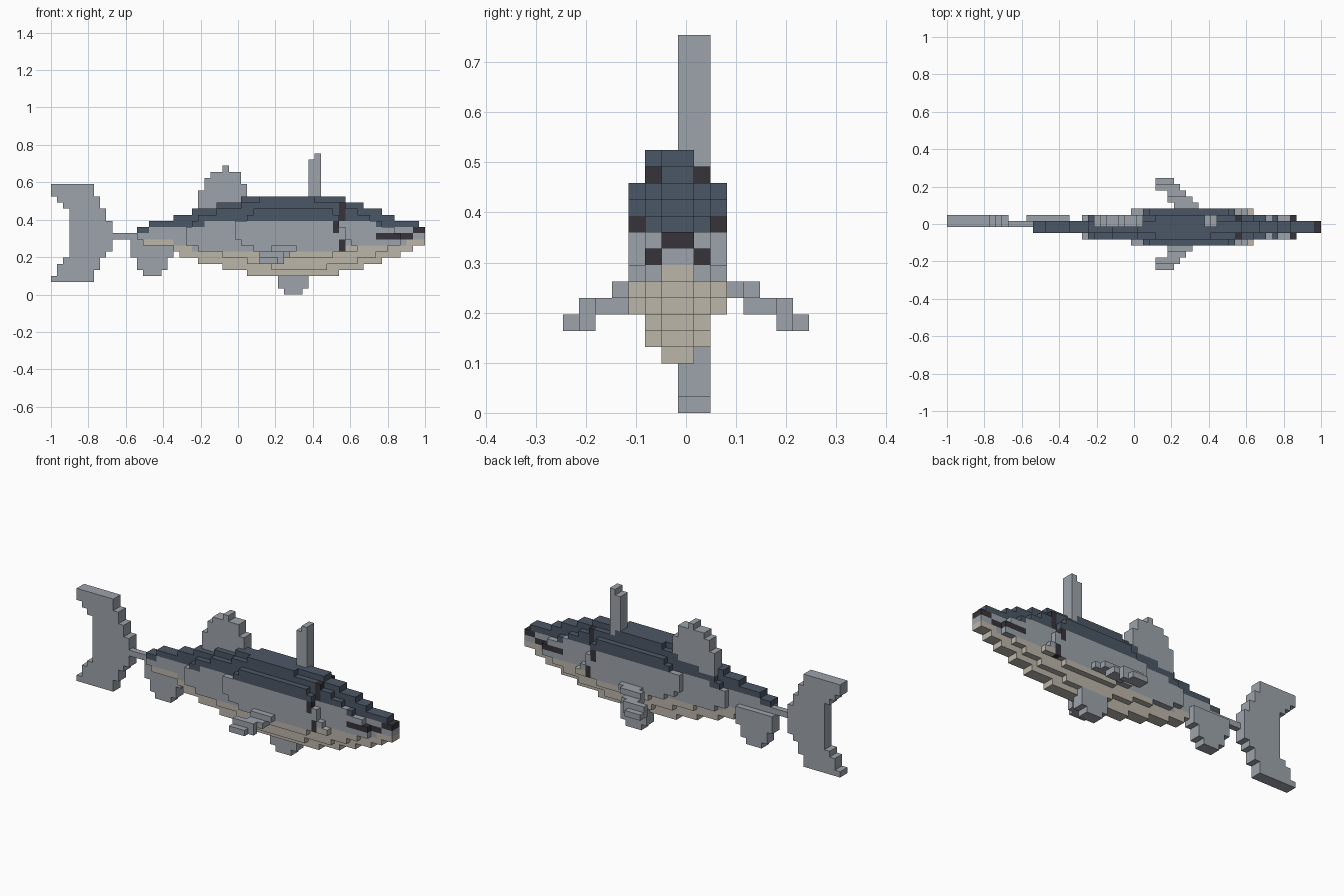
import bpy, bmesh

cube = bpy.data.objects.get("Cube")
if cube:
    bpy.data.objects.remove(cube, do_unlink=True)

V = 2 / 61  # edge of one block


def material(name, rgb):
    lin = [((c / 255 + 0.055) / 1.055) ** 2.4 for c in rgb] + [1]
    m = bpy.data.materials.new(name)
    m.use_nodes = True
    m.diffuse_color = lin
    bsdf = next(n for n in m.node_tree.nodes if n.type == 'BSDF_PRINCIPLED')
    bsdf.inputs["Base Color"].default_value = lin
    bsdf.inputs["Roughness"].default_value = 0.9
    return m


MATS = [material("back_slate", (75, 87, 102)), material("side_grey", (157, 164, 172)),
        material("belly_cream", (188, 182, 170)), material("marking_dark", (54, 51, 57))]
SLATE, GREY, CREAM, DARK = range(4)

# Six block directions, each with its face corners
SIDES = {(1, 0, 0): [(1, 0, 0), (1, 1, 0), (1, 1, 1), (1, 0, 1)],
         (-1, 0, 0): [(0, 0, 0), (0, 0, 1), (0, 1, 1), (0, 1, 0)],
         (0, 1, 0): [(0, 1, 0), (0, 1, 1), (1, 1, 1), (1, 1, 0)],
         (0, -1, 0): [(0, 0, 0), (1, 0, 0), (1, 0, 1), (0, 0, 1)],
         (0, 0, 1): [(0, 0, 1), (1, 0, 1), (1, 1, 1), (0, 1, 1)],
         (0, 0, -1): [(0, 0, 0), (0, 1, 0), (1, 1, 0), (1, 0, 0)]}


def build(name, cells, colour):
    """Skin a set of blocks with only its outer faces."""
    bm = bmesh.new()
    corners = {}

    def corner(i, j, k):
        if (i, j, k) not in corners:
            corners[i, j, k] = bm.verts.new((-1 + i * V, (j - 7.5) * V, k * V))
        return corners[i, j, k]

    for (i, j, k) in sorted(cells):
        for (a, b, c), quad in SIDES.items():
            if (i + a, j + b, k + c) not in cells:
                verts = [corner(i + p, j + q, k + r) for p, q, r in quad]
                bm.faces.new(verts).material_index = colour(i, j, k)
    me = bpy.data.meshes.new(name)
    bm.to_mesh(me)
    bm.free()
    for m in MATS:
        me.materials.append(m)
    ob = bpy.data.objects.new(name, me)
    bpy.context.collection.objects.link(ob)
    return ob


# Body: three nested side outlines, (first, last) block per row from the lowest row up
LAYERS = [
    (3, 6, 7, [(32, 46), (28, 50), (24, 53), (21, 56), (20, 58), (15, 60), (14, 60),
               (14, 60), (16, 59), (20, 55), (23, 53), (27, 50), (31, 47)]),
    (4, 5, 8, [(36, 44), (32, 49), (28, 52), (24, 54), (22, 56), (22, 56), (22, 55),
               (23, 53), (24, 51), (27, 49), (31, 47), (34, 42)]),
    (6, 4, 9, [(36, 45), (33, 49), (31, 48), (30, 47), (30, 47), (30, 46), (32, 46),
               (33, 45)]),
]
body = set()
for row0, j0, j1, spans in LAYERS:
    for n, (a, b) in enumerate(spans):
        body |= {(i, j, row0 + n) for i in range(a, b + 1) for j in range(j0, j1 + 1)}


def body_colour(i, j, k):
    # gill slit, mouth line and nose tip
    gill = (i == 47 and k in (7, 8, 12, 13, 14)) or (i == 46 and k in (10, 11))
    mouth = 53 <= i <= 58 and k == 9
    nose = i >= 59 and k == 10
    if (gill and j not in (6, 7)) or mouth or nose:
        return DARK
    back = 10 if i < 16 else 11 if i < 25 or i > 52 else 12
    belly = 9 if i < 20 or i > 57 else 8 if i < 23 or i > 46 else 7
    return SLATE if k >= back else CREAM if k < belly else GREY


build("body", body, body_colour)


def grey(i, j, k):
    return GREY


def fin(name, columns, js=(7, 8)):
    """Upright fin from (column, first row, last row) entries."""
    cells = {(i, j, k) for i, a, b in columns for j in js for k in range(a, b + 1)}
    return build(name, cells - body, grey)


fin("front_dorsal_spine", [(42, 14, 21), (43, 14, 22)])
fin("rear_dorsal_fin", [(24, 13, 16), (25, 13, 18), (26, 13, 19), (27, 13, 19),
                        (28, 13, 20), (29, 13, 19), (30, 13, 19), (31, 13, 17)])
fin("pelvic_fin", [(37, 1, 3), (38, 0, 3), (39, 0, 3), (40, 0, 3), (41, 1, 3)])
fin("anal_fin", [(13, 6, 8), (14, 4, 8), (15, 3, 8), (16, 3, 8), (17, 3, 8),
                 (18, 4, 8), (19, 6, 8)])
fin("tail_stalk", [(i, 9, 9) for i in range(10, 14)], (7,))

# Tail fin: crescent with a notched rear edge
fin("tail_fin", [(0, 16, 17), (0, 2, 2), (1, 15, 17), (1, 2, 4), (2, 14, 17), (2, 2, 5)]
    + [(i, 2, 17) for i in range(3, 7)] + [(7, 4, 15), (8, 6, 13), (9, 7, 11)])

# Pectoral fins: steps outward and down, (distance out, row, first, last)
STEPS = [(2, 7, 37, 40), (3, 7, 36, 39), (3, 6, 36, 38), (4, 6, 36, 38),
         (5, 6, 34, 37), (5, 5, 34, 37), (6, 5, 34, 36)]
for name, side in (("pectoral_fin_front", -1), ("pectoral_fin_back", 1)):
    cells = {(i, 7 + side * (d + 1), k) for d, k, a, b in STEPS for i in range(a, b + 1)}
    build(name, cells - body, grey)
